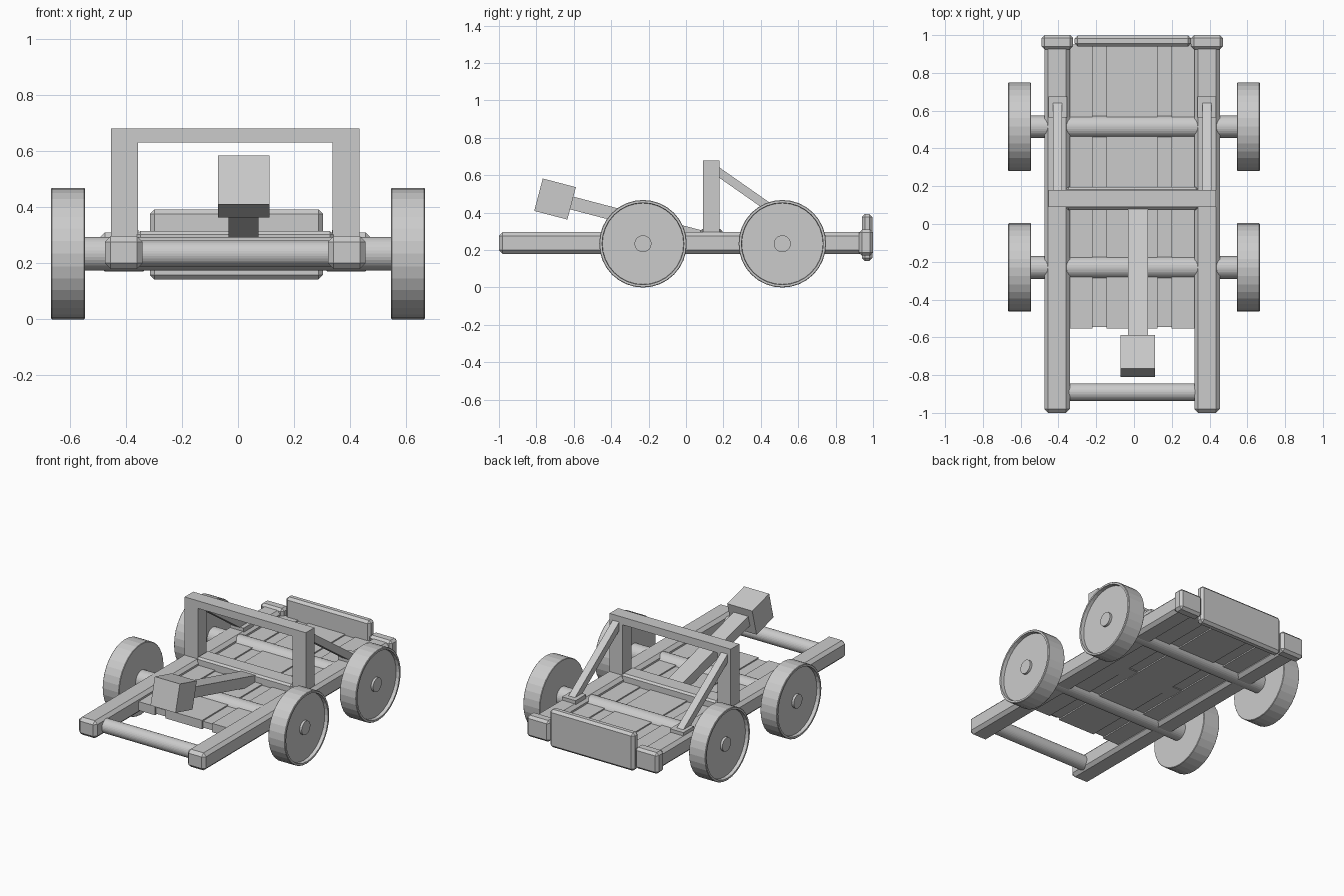
import bpy, bmesh, math
from mathutils import Matrix, Vector

if "Cube" in bpy.data.objects:
    bpy.data.objects.remove(bpy.data.objects["Cube"])

wood = bpy.data.materials.new("plain_grey")
wood.diffuse_color = (0.6, 0.6, 0.6, 1)
wood.use_nodes = True
wood.node_tree.nodes["Principled BSDF"].inputs["Base Color"].default_value = wood.diffuse_color


def finish(name, bm, bevel=0.0):
    bmesh.ops.recalc_face_normals(bm, faces=bm.faces)
    me = bpy.data.meshes.new(name)
    bm.to_mesh(me)
    bm.free()
    me.materials.append(wood)
    ob = bpy.data.objects.new(name, me)
    bpy.context.collection.objects.link(ob)
    if bevel:
        mod = ob.modifiers.new("bevel", 'BEVEL')
        mod.width = bevel
        mod.segments = 1
    return ob


def box(name, x, y, z, bevel=0.0):
    """Box from (min, max) pairs on each axis."""
    bm = bmesh.new()
    bmesh.ops.create_cube(bm, size=1)
    for v in bm.verts:
        v.co = Vector([(a + b) / 2 + c * (b - a) for (a, b), c in zip((x, y, z), v.co)])
    return finish(name, bm, bevel)


def side_prism(name, x0, x1, profile):
    """Extrude a (y, z) outline along x."""
    bm = bmesh.new()
    face = bm.faces.new([bm.verts.new((x0, y, z)) for y, z in profile])
    ext = bmesh.ops.extrude_face_region(bm, geom=[face])
    bmesh.ops.translate(bm, vec=(x1 - x0, 0, 0),
                        verts=[g for g in ext["geom"] if isinstance(g, bmesh.types.BMVert)])
    return finish(name, bm)


def lathe_x(name, profile, y, z, sides=32):
    """Turn an (x, radius) profile around an axle line along x."""
    bm = bmesh.new()
    rings = []
    for x, r in profile:
        rings.append([bm.verts.new((x, y + r * math.sin(2 * math.pi * i / sides),
                                    z - r * math.cos(2 * math.pi * i / sides)))
                      for i in range(sides)])
    for a, b in zip(rings, rings[1:]):
        for i in range(sides):
            j = (i + 1) % sides
            bm.faces.new((a[i], a[j], b[j], b[i]))
    bm.faces.new(rings[0])
    bm.faces.new(rings[-1])
    return finish(name, bm)


CX = -0.01      # body centre line
R = 0.234       # wheel radius and axle height

# side rails, end caps, portal posts, braces and brace feet
for side, s in (("left", -1), ("right", 1)):
    def span(a, b):
        return tuple(sorted((CX + s * a, CX + s * b)))
    box(f"{side}_rail", span(0.33, 0.464), (-1.0, 0.97), (0.18, 0.296), 0.02)
    box(f"{side}_rail_cap", span(0.312, 0.48), (0.925, 1.0), (0.17, 0.31), 0.016)
    box(f"{side}_post", span(0.347, 0.443), (0.09, 0.18), (0.27, 0.64))
    box(f"{side}_brace_foot", span(0.345, 0.443), (0.565, 0.675), (0.28, 0.318))
    x0, x1 = span(0.372, 0.42)
    side_prism(f"{side}_brace", x0, x1,
               [(0.17, 0.648), (0.65, 0.312), (0.58, 0.305), (0.17, 0.592)])

# portal top bar
box("portal_top_bar", (CX - 0.443, CX + 0.443), (0.09, 0.18), (0.63, 0.68))

# tail board
box("tail_board", (-0.314, 0.303), (0.94, 0.997), (0.142, 0.392), 0.016)

# deck planks, alternating wide and narrow
edges = (-0.35, -0.22, -0.145, 0.124, 0.198, 0.33)
for i, (a, b) in enumerate(zip(edges, edges[1:])):
    low = i % 2
    box(f"deck_plank_{i + 1}", (a, b), (-0.552 + 0.008 * low, 0.95),
        (0.206 + 0.008 * low, 0.264 - 0.008 * low))

# cross beam under the portal
box("cross_beam", (-0.36, 0.34), (0.075, 0.195), (0.21, 0.314), 0.012)

# front bar
lathe_x("front_bar", [(-0.38, 0.046), (0.36, 0.046)], -0.89, R)

# axles and dished wheels with hubs
for place, y in (("front", -0.23), ("rear", 0.515)):
    lathe_x(f"{place}_axle", [(-0.56, 0.06), (0.56, 0.06)], y, R)
    for side, s in (("left", -1), ("right", 1)):
        prof = [(0.545, R - 0.003), (0.548, R), (0.663, R), (0.666, R - 0.003),
                (0.666, 0.219), (0.643, 0.217), (0.643, 0.045), (0.658, 0.045)]
        lathe_x(f"{place}_{side}_wheel", [(s * x, r) for x, r in prof], y, R)

# throwing arm and its square head, tilted together
tilt = Matrix.Translation((0.02, -0.70, 0.473)) @ Matrix.Rotation(math.radians(-14.7), 4, 'X')
arm = box("throwing_arm", (-0.053, 0.053), (0.05, 0.84), (-0.033, 0.037))
head = box("arm_head", (-0.0915, 0.0915), (-0.0915, 0.0915), (-0.0895, 0.0895))
for ob in (arm, head):
    ob.data.transform(tilt)
